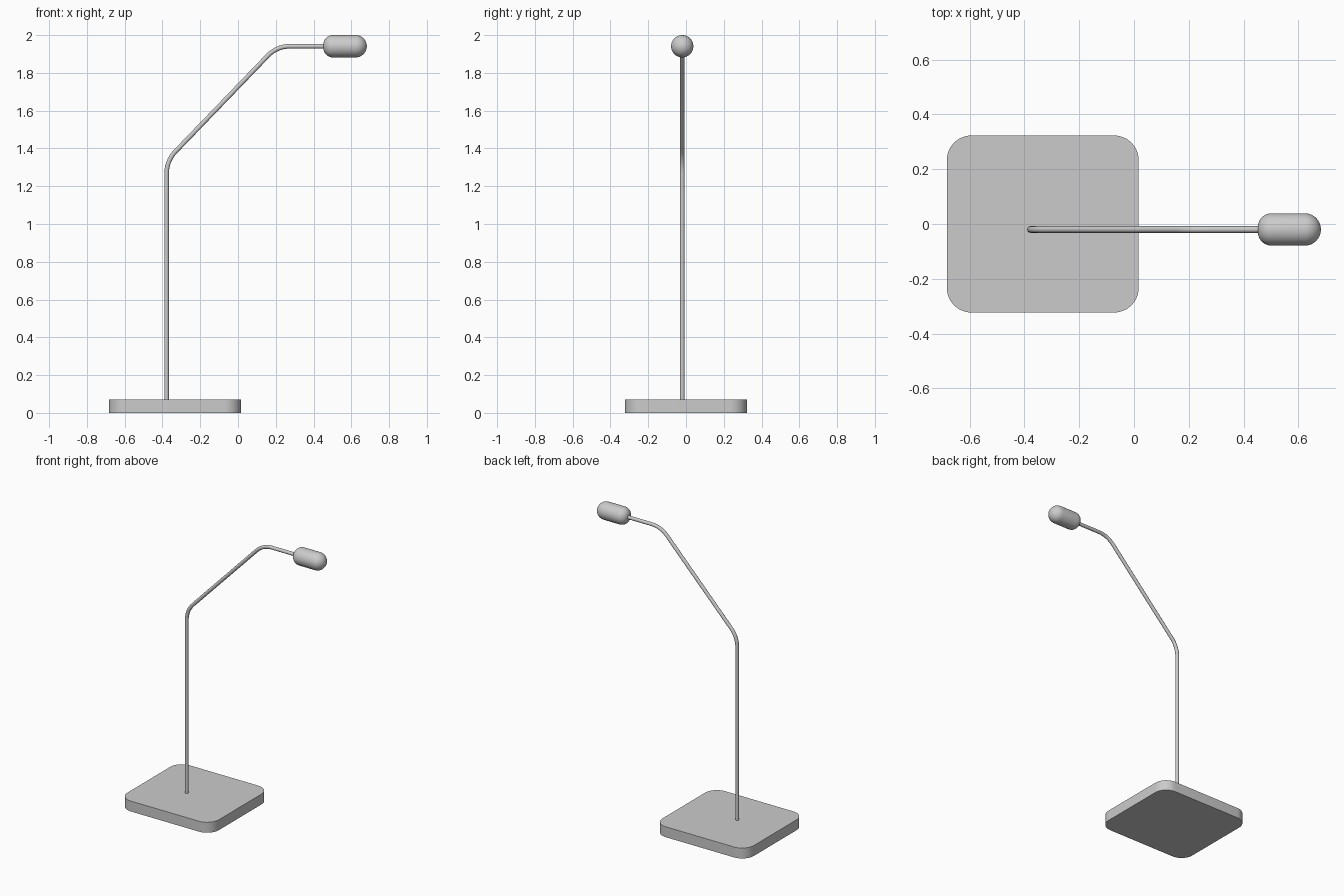
import bpy, bmesh, math
from mathutils import Vector

if "Cube" in bpy.data.objects:
    bpy.data.objects.remove(bpy.data.objects["Cube"])

Y = -0.02        # depth of the pole and head axis
HEAD_Z = 1.941


def add_mesh(name, bm):
    bmesh.ops.recalc_face_normals(bm, faces=bm.faces)
    me = bpy.data.meshes.new(name)
    bm.to_mesh(me)
    bm.free()
    ob = bpy.data.objects.new(name, me)
    bpy.context.collection.objects.link(ob)
    return ob


def select_only(ob):
    bpy.ops.object.select_all(action='DESELECT')
    ob.select_set(True)
    bpy.context.view_layer.objects.active = ob


def smooth(ob, angle=35):
    select_only(ob)
    bpy.ops.object.shade_smooth_by_angle(angle=math.radians(angle))


def arc(cx, cy, r, a0, a1, n):
    for i in range(n + 1):
        a = math.radians(a0 + (a1 - a0) * i / n)
        yield cx + r * math.cos(a), cy + r * math.sin(a)


def fillet(prev, corner, nxt, t, n=10):
    # circular bend that starts and ends at distance t from the corner
    d0, d1 = (prev - corner).normalized(), (nxt - corner).normalized()
    half = d0.angle(d1) / 2
    centre = corner + (d0 + d1).normalized() * (t / math.cos(half))
    a, b = corner + d0 * t - centre, corner + d1 * t - centre
    ua, ub = a.normalized(), b.normalized()
    return [centre + ua.slerp(ub, i / n) * a.length for i in range(n + 1)]


# Base plate: rounded rectangle, extruded upwards
x0, x1, hy, r, h = -0.683, 0.017, 0.323, 0.09, 0.072
outline = []
for cx, cy, a in ((x1 - r, hy - r, 0), (x0 + r, hy - r, 90),
                  (x0 + r, r - hy, 180), (x1 - r, r - hy, 270)):
    outline += arc(cx, cy, r, a, a + 90, 12)
bm = bmesh.new()
bottom = bm.faces.new([bm.verts.new((x, y, 0)) for x, y in outline])
ext = bmesh.ops.extrude_face_region(bm, geom=[bottom], use_keep_orig=True)
top = [v for v in ext["geom"] if isinstance(v, bmesh.types.BMVert)]
bmesh.ops.translate(bm, verts=top, vec=(0, 0, h))
smooth(add_mesh("base_plate", bm))

# Bent pole: round tube along a path with two bends
pts = [Vector((x, Y, z)) for x, z in
       ((-0.378, 0.06), (-0.378, 1.335), (0.206, HEAD_Z), (0.48, HEAD_Z))]
path = [pts[0], *fillet(*pts[0:3], 0.068), *fillet(*pts[1:4], 0.068), pts[3]]
cu = bpy.data.curves.new("bent_pole", 'CURVE')
cu.dimensions = '3D'
cu.bevel_depth = 0.012
cu.bevel_resolution = 6
cu.use_fill_caps = True
sp = cu.splines.new('POLY')
sp.points.add(len(path) - 1)
for p, co in zip(sp.points, path):
    p.co = (*co, 1)
pole = bpy.data.objects.new("bent_pole", cu)
bpy.context.collection.objects.link(pole)
select_only(pole)
bpy.ops.object.convert(target='MESH')
smooth(bpy.context.view_layer.objects.active)

# Lamp head: capsule turned about the x axis, round tip and filleted rear
R, f = 0.059, 0.05
profile = [(0.452, 0)]
profile += arc(0.452 + f, R - f, f, 180, 90, 10)
profile += arc(0.682 - R, 0, R, 90, 0, 12)
bm = bmesh.new()
vs = [bm.verts.new((x, Y, HEAD_Z + q)) for x, q in profile]
edges = [bm.edges.new(e) for e in zip(vs, vs[1:])]
bmesh.ops.spin(bm, geom=vs + edges, cent=(0, Y, HEAD_Z), axis=(1, 0, 0),
               angle=math.tau, steps=40)
bmesh.ops.remove_doubles(bm, verts=bm.verts, dist=1e-5)
smooth(add_mesh("lamp_head", bm))
